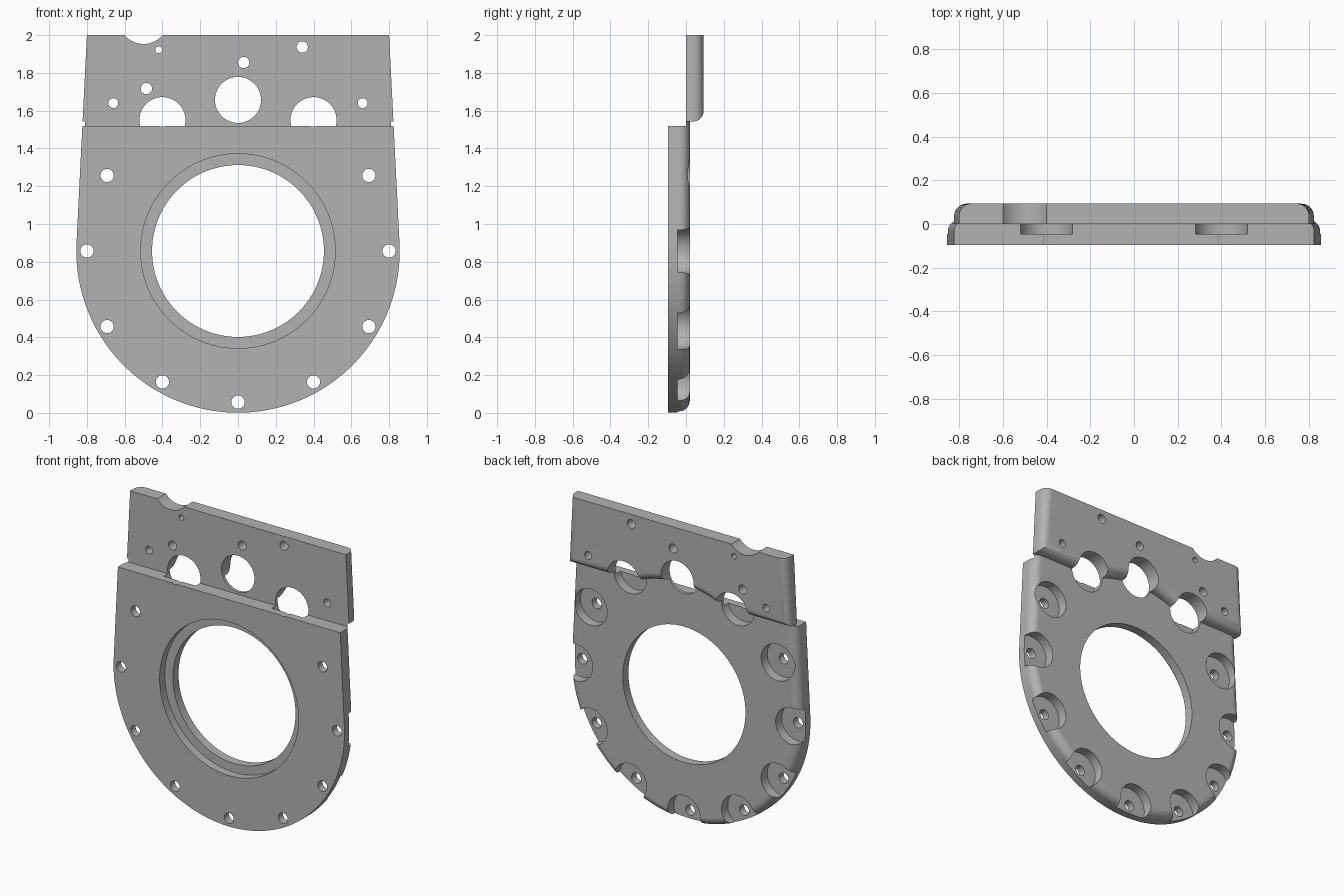
import bpy, bmesh
from math import sin, cos, pi, sqrt, radians, atan2, acos
from mathutils import Matrix, Vector

if "Cube" in bpy.data.objects:
    bpy.data.objects.remove(bpy.data.objects["Cube"], do_unlink=True)

CZ, R = 0.857, 0.856          # centre height and radius of the round end
BOLT_R = 0.80                 # bolt circle
FILLET = 0.055
TILT = atan2(2 - CZ, 0.8) - acos(R / sqrt(0.64 + (2 - CZ) ** 2))


def side_x(z):
    """Half width on the tapering straight sides."""
    return (R - sin(TILT) * (z - CZ)) / cos(TILT)


def arc(radius, start, end, steps):
    angles = [start + (end - start) * i / steps for i in range(steps + 1)]
    return [(radius * cos(a), CZ + radius * sin(a)) for a in angles]


def inset(points, amount):
    """Mitred inward offset of a counter-clockwise outline."""
    result = []
    for i, p in enumerate(points):
        p = Vector(p)
        before = (p - Vector(points[i - 1])).normalized()
        after = (Vector(points[(i + 1) % len(points)]) - p).normalized()
        n1, n2 = Vector((-before.y, before.x)), Vector((-after.y, after.x))
        result.append(p + (n1 + n2) * (amount / (1 + n1.dot(n2))))
    return result


def new_object(name, bm):
    bmesh.ops.recalc_face_normals(bm, faces=bm.faces)
    mesh = bpy.data.meshes.new(name)
    bm.to_mesh(mesh)
    bm.free()
    obj = bpy.data.objects.new(name, mesh)
    bpy.context.collection.objects.link(obj)
    return obj


def plate(name, outline, front, back):
    """Upright plate with a rounded rear edge."""
    layers = [(front, 0)]
    for i in range(9):
        a = i / 8 * pi / 2
        layers.append((back - FILLET * (1 - sin(a)), FILLET * (1 - cos(a))))
    bm = bmesh.new()
    loops = [[bm.verts.new((p[0], y, p[1])) for p in inset(outline, d)]
             for y, d in layers]
    bm.faces.new(loops[0])
    bm.faces.new(loops[-1])
    for a, b in zip(loops, loops[1:]):
        for i in range(len(a)):
            bm.faces.new((a[i - 1], a[i], b[i], b[i - 1]))
    return new_object(name, bm)


def cylinder(x, z, radius, front=-0.3, back=0.3, segments=32):
    bm = bmesh.new()
    place = Matrix.Translation((x, (front + back) / 2, z)) @ Matrix.Rotation(pi / 2, 4, 'X')
    bmesh.ops.create_cone(bm, cap_ends=True, segments=segments, radius1=radius,
                          radius2=radius, depth=back - front, matrix=place)
    return new_object("cutter", bm)


def box(y0, y1, z0, z1):
    bm = bmesh.new()
    place = (Matrix.Translation((0, (y0 + y1) / 2, (z0 + z1) / 2))
             @ Matrix.Diagonal((3, y1 - y0, z1 - z0, 1)))
    bmesh.ops.create_cube(bm, size=1, matrix=place)
    return new_object("cutter", bm)


def combine(target, other, operation='DIFFERENCE'):
    other.hide_render = True
    mod = target.modifiers.new("cut", 'BOOLEAN')
    mod.operation = operation
    mod.solver = 'EXACT'
    mod.object = other
    bpy.ops.object.select_all(action='DESELECT')
    bpy.context.view_layer.objects.active = target
    target.select_set(True)
    bpy.ops.object.modifier_apply(modifier=mod.name)
    bpy.data.objects.remove(other, do_unlink=True)


# Round-ended lower plate
top = 1.75
lower = ([(-side_x(top), top)] + arc(R, pi - TILT, 2 * pi + TILT, 96)
         + [(side_x(top), top)])
body = plate("mounting_plate", lower, -0.095, 0.02)

# Upper plate, set back, with an arched lower edge
low, high, relief = 1.543, 2.2, 0.76
start = acos(sqrt(relief ** 2 - (low - CZ) ** 2) / relief)
upper = ([(-side_x(low), low)] + arc(relief, pi - start, start, 24)
         + [(side_x(low), low), (side_x(high), high), (-side_x(high), high)])
combine(body, plate("upper_plate", upper, -0.02, 0.093), 'UNION')

# Front step and flat top
combine(body, box(-0.5, 0, 1.52, 3))
combine(body, box(-0.6, 0.6, 2, 3.5))

# Stepped central opening
combine(body, cylinder(0, CZ, 0.455, segments=96))
combine(body, cylinder(0, CZ, 0.515, back=-0.04, segments=96))

# Ring of bolt holes with rear counterbores
for i in range(12):
    a = i * pi / 6
    x, z = BOLT_R * cos(a), CZ + BOLT_R * sin(a)
    combine(body, cylinder(x, z, 0.122, front=-0.045, segments=48))
    if z < 1.6:
        combine(body, cylinder(x, z, 0.035, segments=24))

# Small holes and top notch in the upper plate
for x, z, r in [(0.03, 1.855, 0.03), (0.34, 1.937, 0.03), (-0.42, 1.922, 0.018),
                (-0.485, 1.717, 0.03), (0.66, 1.64, 0.026), (-0.66, 1.64, 0.026)]:
    combine(body, cylinder(x, z, r, segments=24))
combine(body, cylinder(-0.5, 2.083, 0.13, segments=64))

# Grey metal finish and smooth curved walls
metal = bpy.data.materials.new("grey_metal")
metal.use_nodes = True
grey = (0.45, 0.45, 0.45, 1)
metal.diffuse_color = grey
metal.node_tree.nodes["Principled BSDF"].inputs["Base Color"].default_value = grey
body.data.materials.clear()
body.data.materials.append(metal)
for face in body.data.polygons:
    face.material_index = 0
bpy.ops.object.select_all(action='DESELECT')
body.select_set(True)
bpy.context.view_layer.objects.active = body
bpy.ops.object.shade_smooth_by_angle(angle=radians(30))
weighted = body.modifiers.new("weighted_normals", 'WEIGHTED_NORMAL')
weighted.keep_sharp = True
